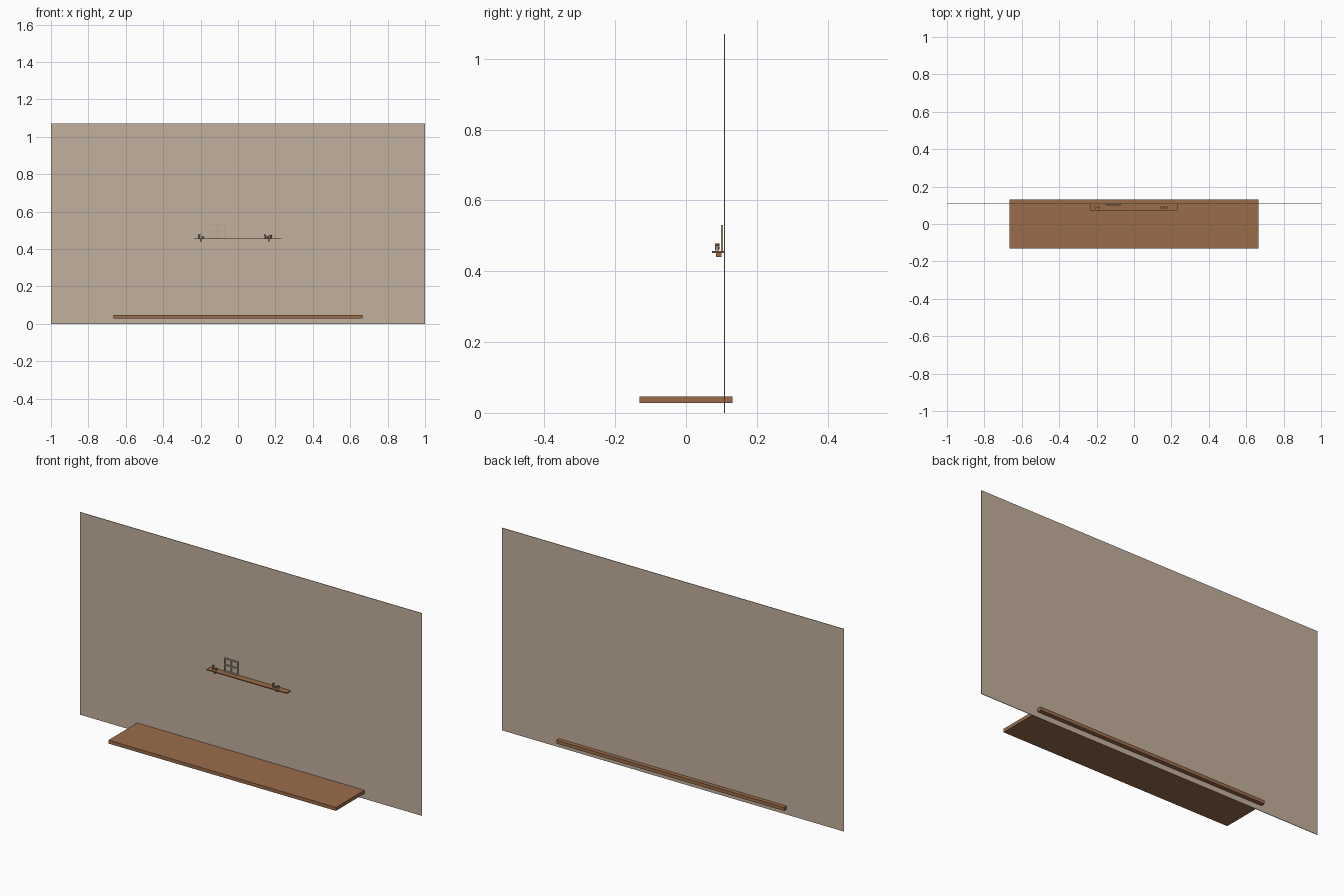
import bpy

cube = bpy.data.objects.get("Cube")
if cube:
    bpy.data.objects.remove(cube, do_unlink=True)


def material(name, rgb):
    m = bpy.data.materials.new(name)
    m.use_nodes = True
    m.diffuse_color = (*rgb, 1)
    m.node_tree.nodes["Principled BSDF"].inputs["Base Color"].default_value = (*rgb, 1)
    return m


PLASTER = material("warm_plaster", (0.545, 0.44, 0.337))
WOOD = material("brown_wood", (0.32, 0.15, 0.068))
PALE = material("pale_wood", (0.50, 0.40, 0.30))


def box(name, x, y, z, mat):
    """Box spanning the given (low, high) pairs."""
    bpy.ops.mesh.primitive_cube_add(size=1)
    o = bpy.context.object
    o.name = name
    o.location = [(a + b) / 2 for a, b in (x, y, z)]
    o.scale = [b - a for a, b in (x, y, z)]
    bpy.ops.object.transform_apply(location=False, rotation=False, scale=True)
    o.data.materials.append(mat)
    return o


def post(name, x, y, z, radius, mat):
    """Upright round part between two heights."""
    bpy.ops.mesh.primitive_cylinder_add(vertices=12, radius=radius, depth=z[1] - z[0],
                                        location=(x, y, (z[0] + z[1]) / 2))
    o = bpy.context.object
    o.name = name
    o.data.materials.append(mat)
    bpy.ops.object.shade_smooth_by_angle()


# Wall panel and the long board passing through its foot
box("wall_panel", (-1, 1), (0.107, 0.110), (0, 1.07), PLASTER)
box("long_board", (-0.665, 0.665), (-0.132, 0.132), (0.028, 0.046), WOOD)

# Small shelf with its brackets
box("shelf", (-0.235, 0.232), (0.073, 0.108), (0.452, 0.457), WOOD)
for side, x in (("right", -0.198), ("left", 0.165)):
    box(f"{side}_bracket", (x - 0.004, x + 0.004), (0.085, 0.1), (0.44, 0.452), WOOD)

# Four-pane frame leaning on the wall
X, Z, Y, BAR = (-0.152, -0.07), (0.457, 0.53), (0.099, 0.105), 0.006
for label, x in (("right", X[0]), ("middle", sum(X) / 2 - BAR / 2), ("left", X[1] - BAR)):
    box(f"frame_{label}_upright", (x, x + BAR), Y, Z, PALE)
for label, z in (("bottom", Z[0]), ("middle", sum(Z) / 2 - BAR / 2), ("top", Z[1] - BAR)):
    box(f"frame_{label}_rail", X, (Y[0] + 0.0005, Y[1] - 0.0005), (z, z + BAR), PALE)

# Little ornaments: pale bodies with wooden caps
for i, (x, top) in enumerate(((-0.207, 0.478), (-0.188, 0.468), (0.145, 0.478),
                              (0.160, 0.466), (0.175, 0.474))):
    post(f"ornament_body_{i + 1}", x, 0.088, (0.457, top - 0.004), 0.004, PALE)
    post(f"ornament_cap_{i + 1}", x, 0.088, (top - 0.004, top), 0.006, WOOD)
